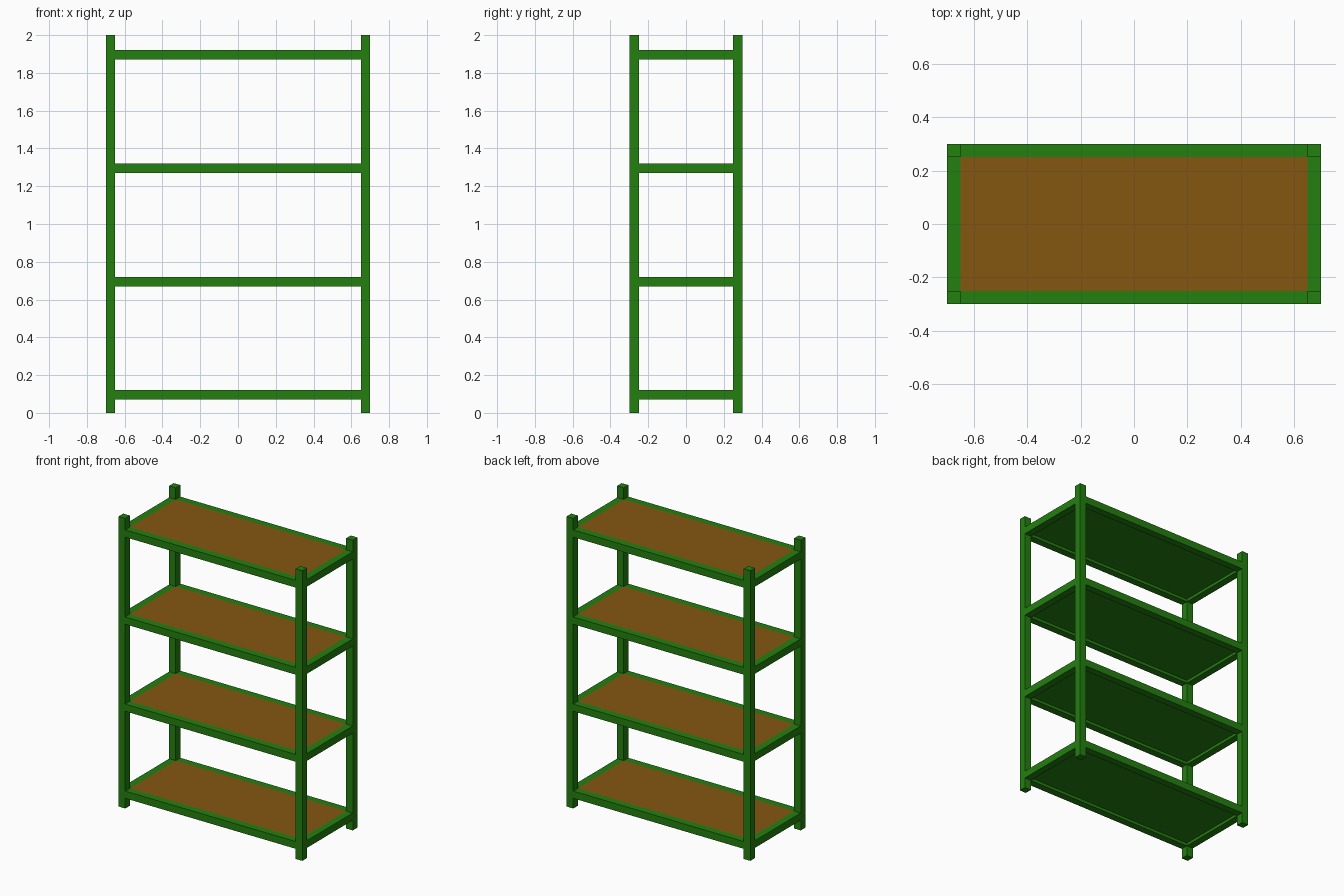
import bpy
import bmesh

if "Cube" in bpy.data.objects:
    bpy.data.objects.remove(bpy.data.objects["Cube"])

W, D, H = 1.4, 0.6, 2.0      # overall size
T = 0.05                     # post and rail thickness
LEVELS = [0.095 + 0.6 * i for i in range(4)]   # rail centre heights


def material(name, rgb):
    m = bpy.data.materials.new(name)
    m.diffuse_color = (*rgb, 1)
    m.use_nodes = True
    m.node_tree.nodes["Principled BSDF"].inputs["Base Color"].default_value = m.diffuse_color
    return m


green = material("green_paint", (0.017, 0.215, 0.005))
brown = material("brown_board", (0.235, 0.095, 0.005))


def box(name, centre, size, *mats):
    """Box whose upward face takes the second material, if there is one."""
    bm = bmesh.new()
    bmesh.ops.create_cube(bm, size=1)
    bmesh.ops.scale(bm, vec=size, verts=bm.verts)
    bm.normal_update()
    if len(mats) > 1:
        for f in bm.faces:
            f.material_index = int(f.normal.z > 0.5)
    mesh = bpy.data.meshes.new(name)
    bm.to_mesh(mesh)
    bm.free()
    for m in mats:
        mesh.materials.append(m)
    ob = bpy.data.objects.new(name, mesh)
    ob.location = centre
    bpy.context.collection.objects.link(ob)
    return ob


px, py = (W - T) / 2, (D - T) / 2
sides = [(-1, "left"), (1, "right")]
ends = [(-1, "front"), (1, "back")]

# Corner posts
for sx, side in sides:
    for sy, end in ends:
        box(f"{end}_{side}_post", (sx * px, sy * py, H / 2), (T, T, H), green)

for i, z in enumerate(LEVELS, 1):
    # Rails fitted between the posts
    for sy, end in ends:
        box(f"{end}_rail_{i}", (0, sy * py, z), (W - 2 * T, T, T), green)
    for sx, side in sides:
        box(f"{side}_rail_{i}", (sx * px, 0, z), (T, D - 2 * T, T), green)
    # Shelf panel: brown on top, green underneath, raised above the rail bottoms
    box(f"shelf_panel_{i}", (0, 0, z + 0.01), (W - 2 * T, D - 2 * T, 0.03),
        green, brown)
